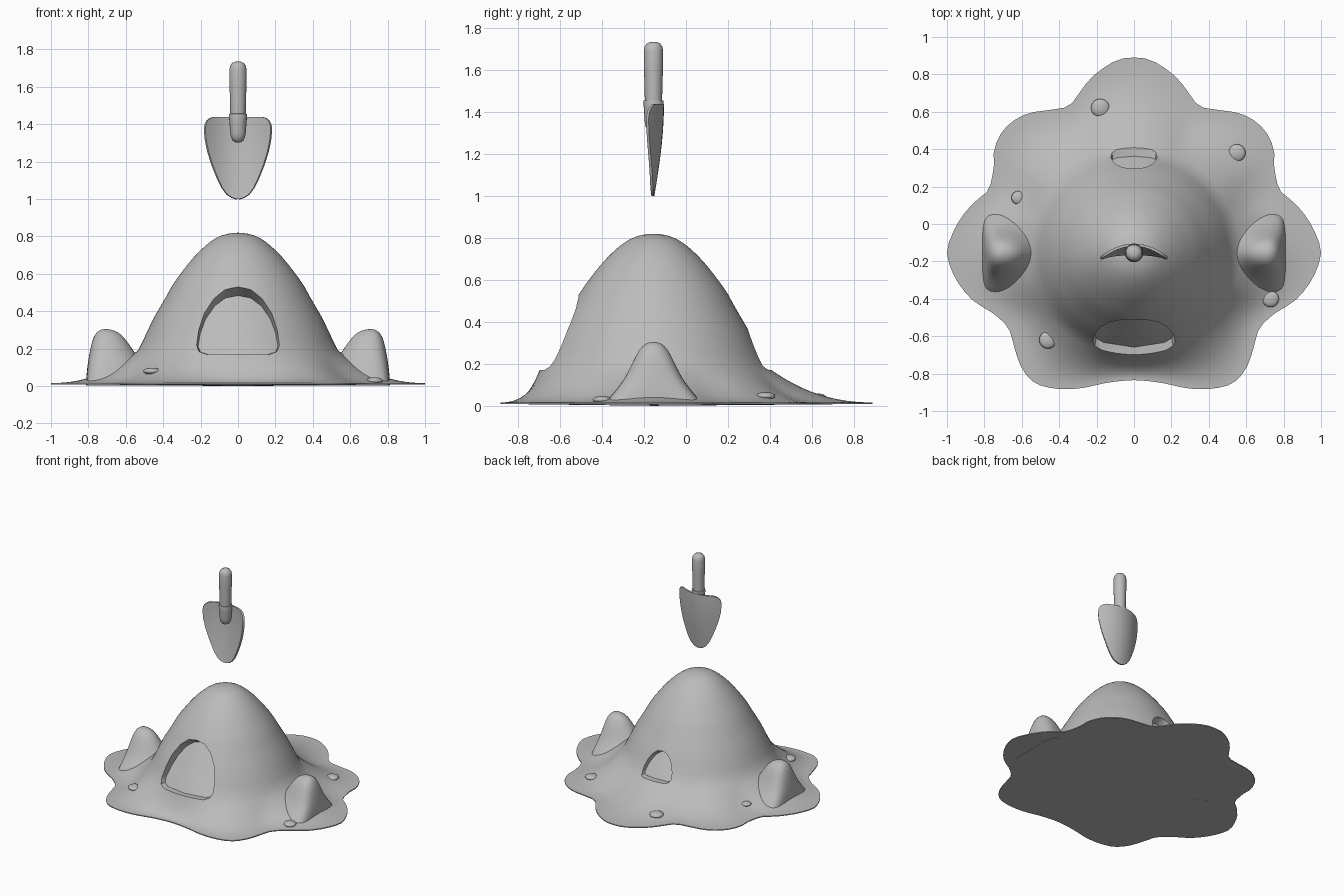
import bpy, bmesh, math
from mathutils import Vector

if "Cube" in bpy.data.objects:
    bpy.data.objects.remove(bpy.data.objects["Cube"])

CY = -0.155  # y of the mound's axis

sand = bpy.data.materials.new("plain_grey")
sand.diffuse_color = (0.5, 0.5, 0.5, 1)
sand.use_nodes = True
sand.node_tree.nodes["Principled BSDF"].inputs["Base Color"].default_value = sand.diffuse_color


def smooth(pts, x):
    """Smooth curve through (x, y) points."""
    n = len(pts)
    x = min(max(x, pts[0][0]), pts[-1][0])
    i = next((k for k in range(n - 1) if x <= pts[k + 1][0]), n - 2)

    def slope(k):
        a, b = pts[max(k - 1, 0)], pts[min(k + 1, n - 1)]
        return (b[1] - a[1]) / (b[0] - a[0])
    (x0, y0), (x1, y1) = pts[i], pts[i + 1]
    h = x1 - x0
    t = (x - x0) / h
    m0 = 0 if i == 0 else slope(i)
    m1 = 0 if i + 1 == n - 1 else slope(i + 1)
    return ((2*t**3 - 3*t**2 + 1) * y0 + (t**3 - 2*t**2 + t) * h * m0
            + (3*t**2 - 2*t**3) * y1 + (t**3 - t**2) * h * m1)


def loft(name, rings, start=None, end=None):
    """Skin closed rings; close each end with a point or a flat cap."""
    bm = bmesh.new()
    loops = [[bm.verts.new(p) for p in r] for r in rings]
    n = len(loops[0])
    for a, b in zip(loops, loops[1:]):
        for i in range(n):
            bm.faces.new((a[i], a[(i+1) % n], b[(i+1) % n], b[i]))
    for loop, tip in ((loops[0], start), (loops[-1], end)):
        if tip is None:
            bm.faces.new(loop)
        else:
            c = bm.verts.new(tip)
            for i in range(n):
                bm.faces.new((loop[i], loop[(i+1) % n], c))
    bmesh.ops.recalc_face_normals(bm, faces=bm.faces)
    return add(name, bm)


def add(name, bm):
    me = bpy.data.meshes.new(name)
    bm.to_mesh(me)
    bm.free()
    me.materials.append(sand)
    ob = bpy.data.objects.new(name, me)
    bpy.context.collection.objects.link(ob)
    return ob


def select(ob):
    bpy.ops.object.select_all(action='DESELECT')
    ob.select_set(True)
    bpy.context.view_layer.objects.active = ob


def shade(ob, angle=35):
    select(ob)
    bpy.ops.object.shade_smooth_by_angle(angle=math.radians(angle))


# --- sand mound with a wavy skirt ---
SHORE = [(0, -.835), (.15, -.85), (.3, -.88), (.42, -.88), (.53, -.85), (.60, -.77),
         (.64, -.66), (.67, -.56), (.75, -.48), (.86, -.41), (.93, -.33), (.97, -.26),
         (1, -.15), (.97, -.05), (.92, .04), (.85, .12), (.78, .18), (.75, .30),
         (.75, .38), (.72, .47), (.66, .54), (.57, .59), (.45, .61), (.35, .63),
         (.30, .69), (.24, .77), (.17, .83), (.08, .88), (0, .89)]
EDGE = [(math.atan2(y - CY, x), math.hypot(x, y - CY)) for x, y in SHORE]
HILL = [(0, .82), (.06, .813), (.12, .79), (.18, .745), (.24, .685), (.30, .61),
        (.35, .54), (.40, .45), (.45, .365), (.50, .26), (.535, .19), (.58, .11)]
FOOT = .535


def shore_radius(a):
    return smooth(EDGE, math.atan2(math.sin(a), abs(math.cos(a))))


def height(r, a):
    if r <= FOOT:
        return smooth(HILL, r)
    t = min((r - FOOT) / (shore_radius(a) - FOOT), 1)
    return .016 + .174 * (1 - t) ** 2.2


SEG = 112
angles = [2 * math.pi * i / SEG for i in range(SEG)]


def ring(radius, z=None):
    out = []
    for a in angles:
        r = radius(a)
        out.append((r * math.cos(a), CY + r * math.sin(a), height(r, a) if z is None else z))
    return out


rings = [ring(lambda a, k=k: FOOT * k / 18) for k in range(1, 19)]
rings += [ring(lambda a, k=k: FOOT + (shore_radius(a) - FOOT) * k / 12) for k in range(1, 13)]
rings.append(ring(shore_radius, .009))
mound = loft("sand_mound", rings, (0, CY, .82), (0, CY, 0))

# --- arched hollows carved in the front and back ---
ARCH = [(0, .535), (.07, .52), (.13, .47), (.18, .39), (.21, .30), (.222, .22), (.21, .185), (.17, .17)]
ARCH += [(0, .17)] + [(-x, z) for x, z in reversed(ARCH[1:])]


def carve(side, sx, sz, deep):
    def wall(x, z, depth):
        r = .355 + (.53 - z) * .51
        return CY + side * (math.sqrt(r * r - x * x) - depth)
    arch = [(x * sx, .17 + (z - .17) * sz) for x, z in ARCH]
    inner = [(x * .96, .17 + (z - .17) * .86) for x, z in arch]
    mid = .17 + .13 * sz

    def depth(z):
        return deep * (.035 + .07 * (z - .17) / (.36 * sz))
    parts = [[(x, side * 1.1, z) for x, z in arch],
             [(x, wall(x, z, -.012), z) for x, z in arch]]
    for f in (1, .75, .5, .25):
        pts = [(x * f, mid + (z - mid) * f) for x, z in inner]
        parts.append([(x, wall(x, z, depth(z)), z) for x, z in pts])
    cutter = loft("hollow_cutter", parts, None, (0, wall(0, mid, depth(mid)), mid))
    cutter.hide_render = True
    mod = mound.modifiers.new("hollow", 'BOOLEAN')
    mod.operation = 'DIFFERENCE'
    mod.solver = 'EXACT'
    mod.object = cutter
    select(mound)
    bpy.ops.object.modifier_apply(modifier=mod.name)
    bpy.data.objects.remove(cutter)


carve(-1, 1, 1, 1)
carve(1, .56, .53, .6)
shade(mound, 32)

# --- small side heaps, steep on the outside ---
BELL = [(0, .305), (.04, .293), (.07, .262), (.10, .205), (.13, .145), (.16, .1), (.2, .05), (.24, .004)]


def heap(side):
    def point(r, a):
        dx = r * math.cos(a)
        dx = .105 * math.tanh(dx / .105) if dx > 0 else dx * 1.4
        return (side * (.71 + dx), CY + r * math.sin(a), smooth(BELL, r))
    rows = [[point(.24 * k / 14, 2 * math.pi * i / 40) for i in range(40)] for k in range(1, 15)]
    return loft("side_heap", rows, (side * .71, CY, .305))


for side in (-1, 1):
    shade(heap(side), 50)

# --- pebbles half sunk in the sand ---
for x, y, r in ((-.18, .62, .05), (.55, .38, .047), (-.62, .14, .036), (.73, -.40, .045), (-.46, -.62, .047)):
    a = math.atan2(y - CY, x)
    z = height(math.hypot(x, y - CY), a)
    bm = bmesh.new()
    bmesh.ops.create_uvsphere(bm, u_segments=16, v_segments=8, radius=r)
    bmesh.ops.scale(bm, vec=(1, 1, .4), verts=bm.verts)
    bmesh.ops.translate(bm, vec=(x, y, z), verts=bm.verts)
    shade(add("pebble", bm), 60)


# --- trowel handle and socket ---
def turned(name, profile):
    rows = [[(r * math.cos(2*math.pi*i/24), CY + r * math.sin(2*math.pi*i/24), z)
             for i in range(24)] for r, z in profile]
    shade(loft(name, rows), 40)


turned("trowel_handle", [(.041, 1.43), (.042, 1.5), (.045, 1.6), (.046, 1.69),
                         (.042, 1.712), (.032, 1.727), (.016, 1.734)])
turned("trowel_socket", [(.012, 1.303), (.027, 1.312), (.037, 1.33), (.042, 1.355),
                         (.046, 1.42), (.049, 1.445), (.047, 1.455), (.038, 1.457)])

# --- curved trowel blade ---
ROWS = [(1.0, .012), (1.008, .035), (1.025, .06), (1.06, .086), (1.11, .11), (1.18, .138),
        (1.25, .160), (1.31, .173), (1.37, .179), (1.40, .175), (1.42, .165), (1.433, .15), (1.439, .13)]
bm = bmesh.new()
grid = []
for z, w in ROWS:
    yc = -.158 + .046 * math.sin(min((z - 1) / .44, 1) * math.pi / 2)
    row = []
    for k in range(13):
        x = w * (k / 6 - 1)
        row.append(bm.verts.new((x, yc - 2.2 * x * x, z)))
    grid.append(row)
for a, b in zip(grid, grid[1:]):
    for i in range(12):
        bm.faces.new((a[i], a[i+1], b[i+1], b[i]))
blade = add("trowel_blade", bm)
mod = blade.modifiers.new("thickness", 'SOLIDIFY')
mod.thickness = .014
mod.offset = 0
select(blade)
bpy.ops.object.modifier_apply(modifier=mod.name)
shade(blade, 40)
